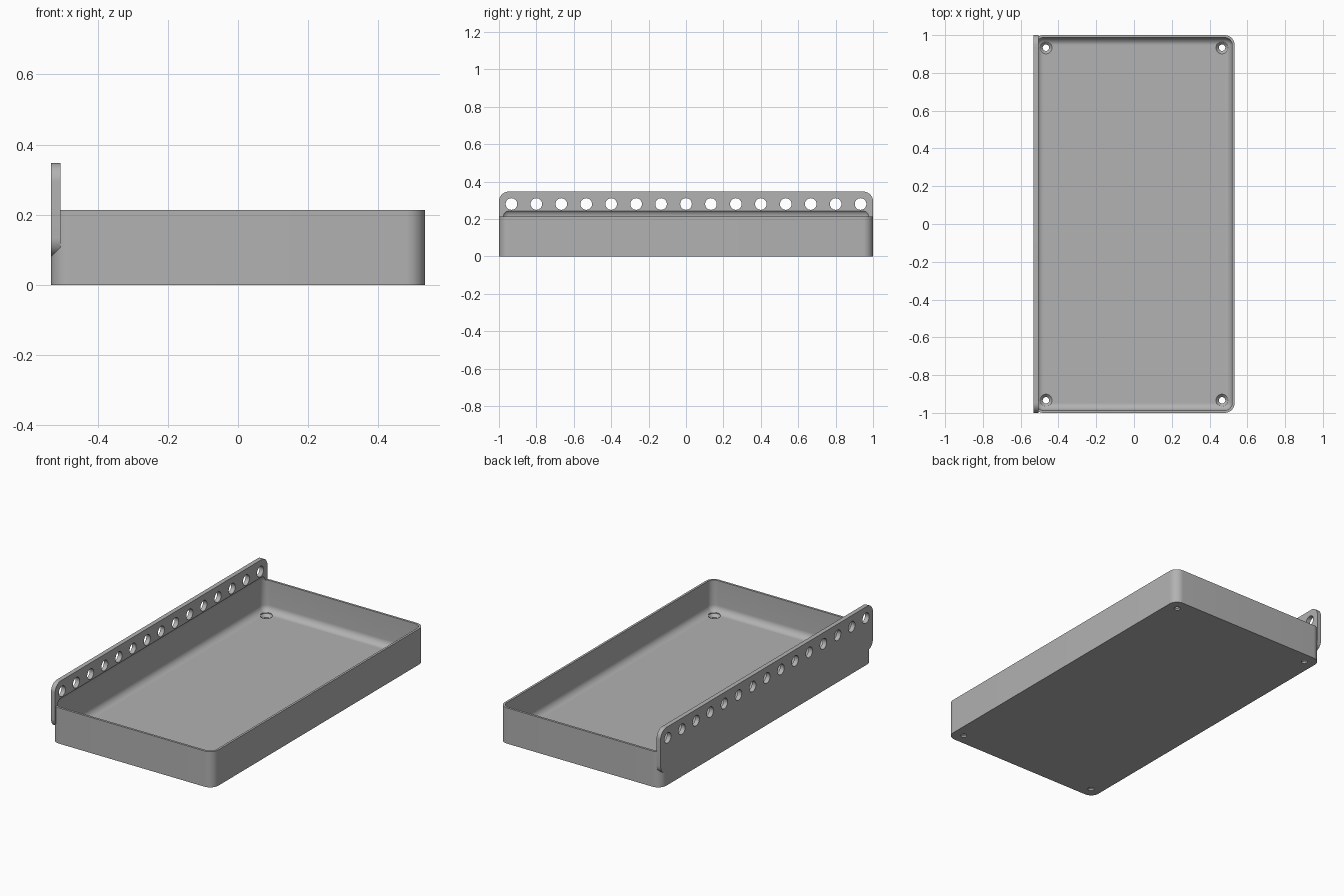
import bpy
import bmesh
from math import cos, sin, pi
from mathutils import Matrix, Vector

cube = bpy.data.objects.get("Cube")
if cube:
    bpy.data.objects.remove(cube, do_unlink=True)

# Main sizes
HALF_X, HALF_Y, RIM_Z = 0.533, 1.0, 0.213
WALL, FLOOR, PLATE = 0.0133, 0.0267, 0.0267
PLATE_LOW, PLATE_TOP = 0.08, 0.347
CORNER = 0.0533
INNER = CORNER - WALL
PITCH = 2 / 15

grey = bpy.data.materials.new("grey plastic")
grey.use_nodes = True
colour = (0.445, 0.445, 0.445, 1)
grey.diffuse_color = colour
grey.node_tree.nodes["Principled BSDF"].inputs["Base Color"].default_value = colour


def make_object(name, bm):
    bmesh.ops.recalc_face_normals(bm, faces=bm.faces)
    mesh = bpy.data.meshes.new(name)
    bm.to_mesh(mesh)
    bm.free()
    mesh.materials.append(grey)
    obj = bpy.data.objects.new(name, mesh)
    bpy.context.collection.objects.link(obj)
    return obj


def rounded_slab(name, half_u, half_v, depth, radius, matrix, steps=12):
    """Rounded rectangle extruded along its local z, then placed by matrix."""
    bm = bmesh.new()
    verts = []
    for k, (su, sv) in enumerate([(1, 1), (-1, 1), (-1, -1), (1, -1)]):
        for i in range(steps + 1):
            a = (k + i / steps) * pi / 2
            verts.append(bm.verts.new((su * (half_u - radius) + radius * cos(a),
                                       sv * (half_v - radius) + radius * sin(a), 0)))
    face = bm.faces.new(verts)
    top = bmesh.ops.extrude_face_region(bm, geom=[face])["geom"]
    bmesh.ops.translate(bm, vec=(0, 0, depth),
                        verts=[g for g in top if isinstance(g, bmesh.types.BMVert)])
    bm.transform(matrix)
    return make_object(name, bm)


def add_cylinder(bm, r_low, r_high, depth, matrix):
    bmesh.ops.create_cone(bm, cap_ends=True, segments=32, radius1=r_low,
                          radius2=r_high, depth=depth, matrix=matrix)


def combine(target, other, operation):
    mod = target.modifiers.new(operation.lower(), "BOOLEAN")
    mod.operation, mod.solver, mod.object = operation, "EXACT", other
    bpy.context.view_layer.objects.active = target
    bpy.ops.object.modifier_apply(modifier=mod.name)
    bpy.data.objects.remove(other, do_unlink=True)


# Tray block with rounded upright corners
tray = rounded_slab("hanging_tray", HALF_X, HALF_Y, RIM_Z, CORNER, Matrix())

# Upright mounting plate along the -x side
axes = Matrix(((0, 0, 1), (1, 0, 0), (0, 1, 0))).to_4x4()
place = Matrix.Translation((-HALF_X, 0, (PLATE_LOW + PLATE_TOP) / 2))
plate = rounded_slab("mounting_plate", HALF_Y, (PLATE_TOP - PLATE_LOW) / 2,
                     PLATE, CORNER, place @ axes)
combine(tray, plate, "UNION")

# Cavity: a box rounded on every edge, reaching a little above the rim
cavity_top = RIM_Z + INNER
bm = bmesh.new()
bmesh.ops.create_cube(bm, size=1)
bmesh.ops.scale(bm, verts=bm.verts, vec=Vector((2 * (HALF_X - WALL), 2 * (HALF_Y - WALL),
                                               cavity_top - FLOOR)))
bmesh.ops.translate(bm, verts=bm.verts, vec=(0, 0, (cavity_top + FLOOR) / 2))
bmesh.ops.bevel(bm, geom=bm.edges[:], offset=INNER, offset_type="OFFSET",
                segments=10, profile=0.5, affect="EDGES")
combine(tray, make_object("cavity_cutter", bm), "DIFFERENCE")

# Row of hanging holes through the plate
bm = bmesh.new()
for i in range(-7, 8):
    add_cylinder(bm, 0.031, 0.031, 0.1,
                 Matrix.Translation((-HALF_X + PLATE / 2, i * PITCH, PLATE_TOP - PITCH / 2))
                 @ Matrix.Rotation(pi / 2, 4, "Y"))
combine(tray, make_object("plate_hole_cutter", bm), "DIFFERENCE")

# Countersunk screw holes in the floor corners
for radii, low, high in [((0.017, 0.017), -0.02, 0.05),
                         ((0.017, 0.033), 0.01, FLOOR),
                         ((0.033, 0.033), FLOOR - 0.0005, 0.06)]:
    bm = bmesh.new()
    for sx in (-1, 1):
        for sy in (-1, 1):
            add_cylinder(bm, *radii, high - low,
                         Matrix.Translation((sx * (HALF_X - PITCH / 2),
                                             sy * (HALF_Y - PITCH / 2), (low + high) / 2)))
    combine(tray, make_object("screw_hole_cutter", bm), "DIFFERENCE")

# Smooth the rounded areas, keep the edges crisp
bpy.ops.object.select_all(action="DESELECT")
tray.select_set(True)
bpy.context.view_layer.objects.active = tray
bpy.ops.object.shade_smooth_by_angle(angle=pi / 6)
